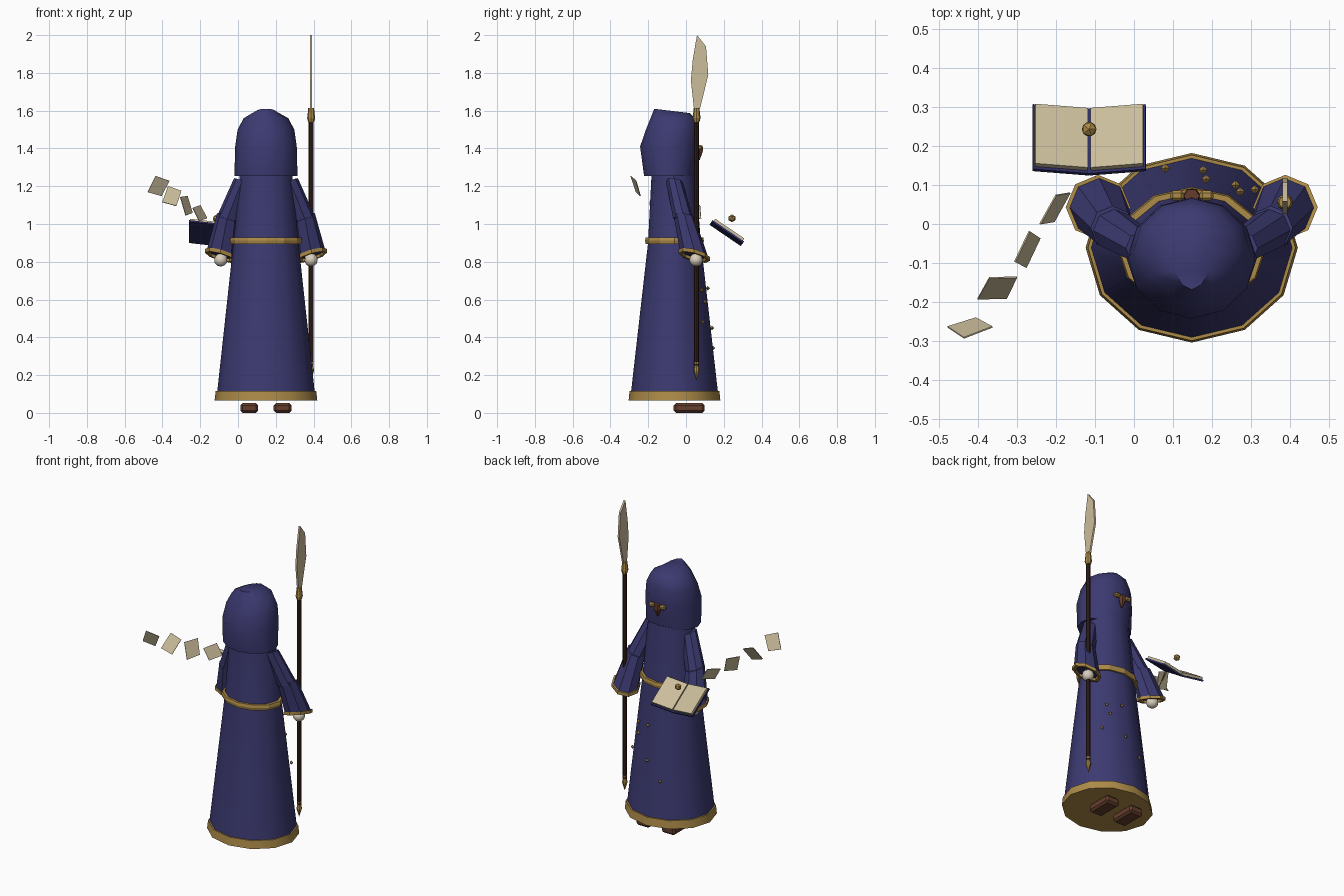
import bpy, bmesh, math
from mathutils import Vector, Matrix

if "Cube" in bpy.data.objects:
    bpy.data.objects.remove(bpy.data.objects["Cube"])


def mat(name, *rgb):
    m = bpy.data.materials.new(name)
    m.diffuse_color = (*rgb, 1)
    m.use_nodes = True
    m.node_tree.nodes["Principled BSDF"].inputs["Base Color"].default_value = m.diffuse_color
    return m


BLUE = mat("robe_blue", 0.045, 0.042, 0.165)
NAVY = mat("cover_navy", 0.028, 0.028, 0.13)
GOLD = mat("gold", 0.42, 0.26, 0.065)
PAGE = mat("parchment", 0.60, 0.51, 0.33)
SKIN = mat("pale_hand", 0.70, 0.62, 0.50)
BROWN = mat("boot_brown", 0.13, 0.048, 0.025)
WOOD = mat("dark_wood", 0.04, 0.017, 0.012)
CX, CY = 0.148, -0.061


def finish(bm, name, material, smooth=0):
    bmesh.ops.recalc_face_normals(bm, faces=bm.faces)
    me = bpy.data.meshes.new(name)
    bm.to_mesh(me)
    bm.free()
    me.materials.append(material)
    ob = bpy.data.objects.new(name, me)
    bpy.context.collection.objects.link(ob)
    if smooth:
        bpy.ops.object.select_all(action='DESELECT')
        ob.select_set(True)
        bpy.context.view_layer.objects.active = ob
        bpy.ops.object.shade_smooth_by_angle(angle=math.radians(smooth))
    return ob


def ring(x, y, z, rx, ry, n=12, sx=0, sy=0):
    """Elliptic ring; sx and sy tilt it along x and y."""
    out = []
    for i in range(n):
        a = 2 * math.pi * i / n
        dx, dy = rx * math.cos(a), ry * math.sin(a)
        out.append(Vector((x + dx, y + dy, z + sx * dx + sy * dy)))
    return out


def loft(name, rings, material, smooth=0, closed=False):
    bm = bmesh.new()
    vs = [[bm.verts.new(p) for p in r] for r in rings]
    pairs = list(zip(vs, vs[1:] + vs[:1])) if closed else list(zip(vs, vs[1:]))
    n = len(rings[0])
    for a, b in pairs:
        for i in range(n):
            j = (i + 1) % n
            bm.faces.new((a[i], a[j], b[j], b[i]))
    if not closed:
        bm.faces.new(vs[0][::-1])
        bm.faces.new(vs[-1])
    return finish(bm, name, material, smooth)


def plate(name, corners, thick, material):
    """Flat polygon given thickness along its normal."""
    pts = [Vector(c) for c in corners]
    nrm = (pts[1] - pts[0]).cross(pts[2] - pts[1]).normalized() * thick / 2
    return loft(name, [[p - nrm for p in pts], [p + nrm for p in pts]], material)


def ball(name, loc, r, material, sub=1, smooth=0):
    bm = bmesh.new()
    bmesh.ops.create_icosphere(bm, subdivisions=sub, radius=r,
                               matrix=Matrix.Translation(loc))
    return finish(bm, name, material, smooth)


def box(name, loc, size, material, bevel=0):
    bm = bmesh.new()
    bmesh.ops.create_cube(bm, size=1, matrix=Matrix.LocRotScale(loc, None, size))
    if bevel:
        bmesh.ops.bevel(bm, geom=bm.edges[:], offset=bevel, segments=1, affect='EDGES')
    return finish(bm, name, material)


# Robe skirt and torso, hem band, belt
loft("robe", [ring(CX, CY, 0.075, 0.262, 0.234), ring(CX, CY, 0.90, 0.172, 0.14),
              ring(CX, -0.066, 1.27, 0.138, 0.116)], BLUE, 35)
loft("hem", [ring(CX, CY, 0.065, 0.272, 0.243), ring(CX, CY, 0.115, 0.266, 0.238)], GOLD, 35)
loft("belt", [ring(CX, CY, z, rx, rx - 0.035) for z, rx in
              ((0.895, 0.165), (0.895, 0.187), (0.912, 0.191), (0.929, 0.187), (0.929, 0.165))],
     GOLD, closed=True)

# Hood: (z, back y, front y, half width)
hood = [(1.255, -0.222, 0.045, 0.167), (1.41, -0.243, 0.068, 0.163), (1.50, -0.212, 0.066, 0.15),
        (1.56, -0.188, 0.05, 0.118), (1.598, -0.168, 0.02, 0.05)]
rings = [ring(CX, (b + f) / 2, z, w, (f - b) / 2) for z, b, f, w in hood]
rings[-1] = [p + Vector((0, 0, -0.12 * (p.y + 0.07))) for p in rings[-1]]
loft("hood", rings, BLUE, 40)

# Face: gold eyes and a pointed brown nose
for s in (-1, 1):
    box("eye", (CX + s * 0.038, 0.073, 1.405), (0.036, 0.026, 0.026), GOLD, 0.007)
loft("nose", [ring(CX, 0.068, 1.34, 0.004, 0.006, 6), ring(CX, 0.072, 1.385, 0.024, 0.02, 6),
              ring(CX, 0.072, 1.415, 0.02, 0.019, 6)], BROWN)

# Arms, cuffs, hands and boots on both sides
for s in (-1, 1):
    def sl(x, y, z, r, sx, sy, n=8):
        return ring(CX + s * x, y, z, r, r, n, s * sx, sy)
    loft("upper_sleeve", [sl(0.125, -0.062, 1.225, 0.044, 0.4, -0.1),
                          sl(0.205, -0.012, 1.02, 0.056, 0.3, -0.15)], BLUE)
    loft("lower_sleeve", [sl(0.203, -0.01, 1.04, 0.056, 0.3, -0.15),
                          sl(0.238, 0.043, 0.84, 0.076, 0.28, -0.25)], BLUE)
    loft("cuff", [sl(0.24, 0.043, z, r, 0.28, -0.25) for z, r in
                  ((0.825, 0.066), (0.825, 0.083), (0.845, 0.083), (0.845, 0.066))],
         GOLD, closed=True)
    ball("hand", (CX + s * 0.239, 0.053, 0.81), 0.036, SKIN, 2, 40)
    box("boot", (CX + s * 0.088, 0.017, 0.026), (0.094, 0.164, 0.052), BROWN, 0.012)

# Quill staff: shaft, collar, nib, feather
SX, SY = 0.387, 0.056


def turned(name, prof, material):
    loft(name, [ring(SX, SY, z, r, r, 8) for z, r in prof], material)


turned("staff_shaft", [(0.25, 0.0125), (1.56, 0.0125)], WOOD)
turned("staff_collar", [(1.54, 0.015), (1.56, 0.021), (1.595, 0.017), (1.615, 0.016)], GOLD)
turned("staff_nib", [(0.175, 0.001), (0.225, 0.016), (0.25, 0.011), (0.27, 0.014)], GOLD)
plate("feather_blade", [(SX, y, z) for y, z in (
    (0.042, 1.61), (0.026, 1.76), (0.036, 1.87), (0.058, 2.0),
    (0.106, 1.94), (0.118, 1.79), (0.074, 1.61))], 0.012, PAGE)

# Open book tilted away from the body
BX = -0.115
AXIS = Vector((0, 0.166, -0.113))
NRM = Vector((0, 0.113, 0.166)).normalized()
SPINE = Vector((BX, 0.127, 1.0))
for s in (-1, 1):
    def leaf(name, inner, outer, lo, hi, lift, thick, material):
        a = SPINE + NRM * lift
        edge = Vector((s, 0, 0)) + NRM * 0.14
        plate(name, [a + edge * inner + AXIS * lo, a + edge * outer + AXIS * lo,
                     a + edge * outer + AXIS * hi, a + edge * inner + AXIS * hi],
              thick, material)
    leaf("book_cover", 0, 0.145, 0, 1, 0, 0.01, NAVY)
    leaf("book_pages", 0.004, 0.139, 0.04, 0.96, 0.012, 0.015, PAGE)
ball("book_orb", (BX, 0.243, 1.03), 0.021, GOLD)

# Drifting loose pages
for c in (((-.241, 0, 1.085), (-.2, .074, 1.1), (-.164, .08, 1.03), (-.205, .006, 1.015)),
          ((-.306, -.097, 1.143), (-.268, -.018, 1.148), (-.241, -.036, 1.058), (-.277, -.112, 1.045)),
          ((-.401, -.192, 1.116), (-.371, -.138, 1.2), (-.3, -.136, 1.175), (-.326, -.19, 1.095)),
          ((-.478, -.264, 1.169), (-.436, -.292, 1.254), (-.363, -.264, 1.228), (-.405, -.241, 1.148))):
    plate("loose_page", c, 0.004, PAGE)

# Gold sparkles on the robe
for p in ((0.08, 0.143, 0.344), (0.177, 0.138, 0.45), (0.185, 0.115, 0.66),
          (0.26, 0.10, 0.587), (0.272, 0.083, 0.65), (0.31, 0.088, 0.48)):
    bm = bmesh.new()
    bmesh.ops.create_uvsphere(bm, u_segments=4, v_segments=2, radius=0.012,
                              matrix=Matrix.Translation(p))
    finish(bm, "sparkle", GOLD)
